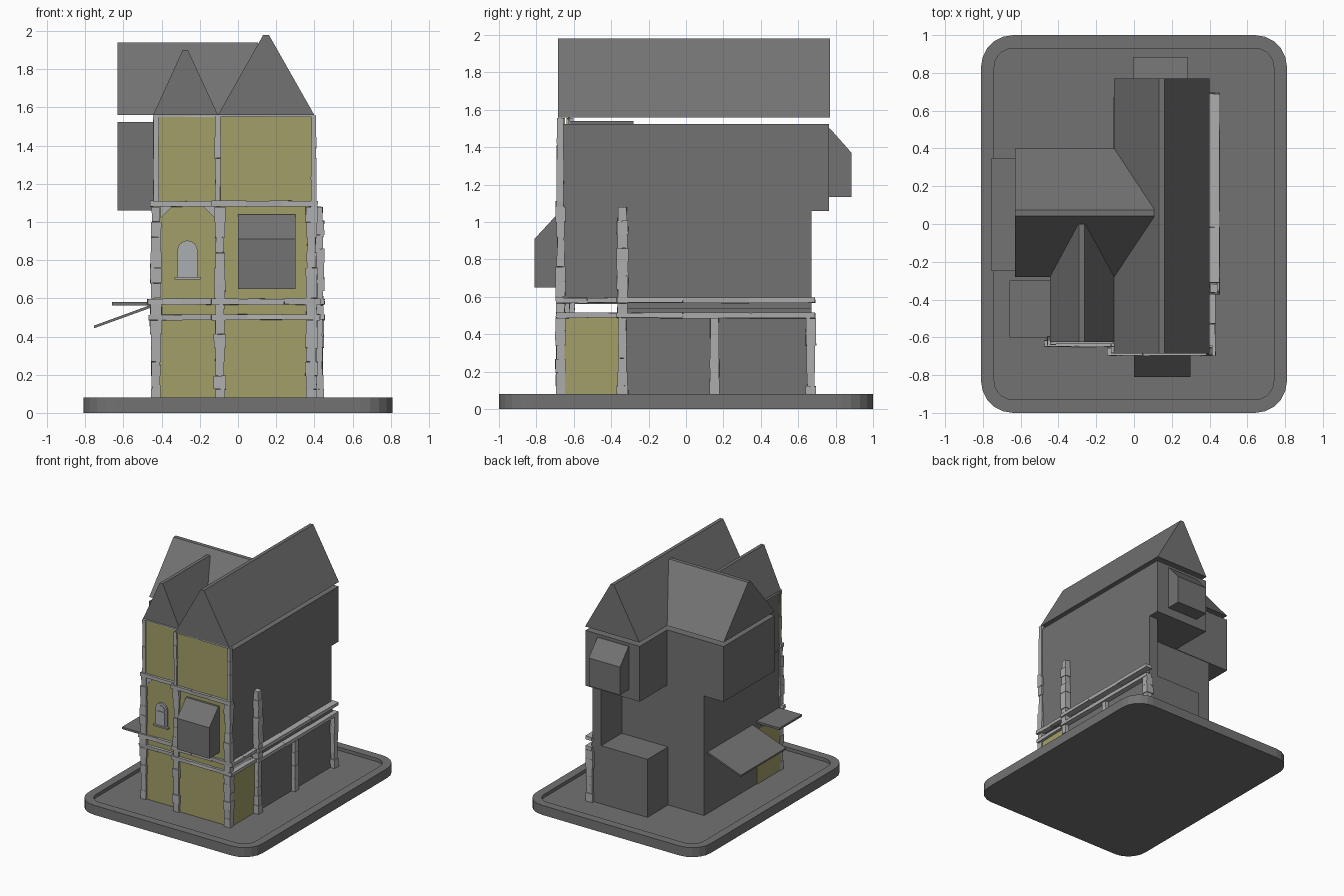
import bpy, bmesh, math, random
from mathutils import Vector

if "Cube" in bpy.data.objects:
    bpy.data.objects.remove(bpy.data.objects["Cube"])

random.seed(4)


def material(name, rgb):
    m = bpy.data.materials.new(name)
    m.diffuse_color = (*rgb, 1)
    m.use_nodes = True
    m.node_tree.nodes["Principled BSDF"].inputs["Base Color"].default_value = m.diffuse_color
    return m


GRAY = material("plain gray", (0.17, 0.17, 0.17))
YELLOW = material("yellow plaster", (0.36, 0.345, 0.14))
STONE = material("light stone", (0.42, 0.42, 0.42))
GLASS = material("window gray", (0.40, 0.43, 0.45))


def finish(bm, name, mat):
    bmesh.ops.recalc_face_normals(bm, faces=bm.faces)
    me = bpy.data.meshes.new(name)
    bm.to_mesh(me)
    bm.free()
    me.materials.append(mat)
    ob = bpy.data.objects.new(name, me)
    bpy.context.collection.objects.link(ob)
    return ob


def add_box(bm, x0, x1, y0, y1, z0, z1, jit=0.0):
    vs = bmesh.ops.create_cube(bm, size=1)["verts"]
    for v in vs:
        s = v.co + Vector((0.5, 0.5, 0.5))
        v.co = (x0 + (x1 - x0) * s.x, y0 + (y1 - y0) * s.y, z0 + (z1 - z0) * s.z)
        if jit:
            v.co += Vector([random.uniform(-jit, jit) for _ in range(3)])


def boxes(name, mat, *dims):
    bm = bmesh.new()
    for d in dims:
        add_box(bm, *d)
    return finish(bm, name, mat)


def prism(name, mat, pts, axis, a, b):
    """Extrude a 2D profile (u, z) along axis 'x' or 'y' from a to b."""
    bm = bmesh.new()
    ends = []
    for t in (a, b):
        ends.append([bm.verts.new((t, u, z) if axis == "x" else (u, t, z)) for u, z in pts])
    n = len(pts)
    bm.faces.new(ends[0])
    bm.faces.new(ends[1][::-1])
    for i in range(n):
        j = (i + 1) % n
        bm.faces.new((ends[0][i], ends[0][j], ends[1][j], ends[1][i]))
    return finish(bm, name, mat)


def stone_post(name, x0, x1, y0, y1, z0, z1, course=0.075, rough=0.007):
    """Stack of slightly uneven stones."""
    bm = bmesh.new()
    n = max(1, round((z1 - z0) / course))
    h = (z1 - z0) / n
    for i in range(n):
        g = rough * random.uniform(-0.6, 1)
        add_box(bm, x0 - g, x1 + g, y0 - g, y1 + g, z0 + i * h, z0 + (i + 1) * h, rough * 0.3)
    return finish(bm, name, STONE)


def beam(name, a, b, parts, jit=0.003):
    """Horizontal beam between corners a and b, in slightly uneven lengths."""
    bm = bmesh.new()
    k = 0 if b[0] - a[0] > b[1] - a[1] else 1
    for i in range(parts):
        lo, hi = list(a), list(b)
        step = (b[k] - a[k]) / parts
        lo[k], hi[k] = a[k] + i * step, a[k] + (i + 1) * step
        add_box(bm, lo[0], hi[0], lo[1], hi[1], lo[2], hi[2], jit)
    return finish(bm, name, STONE)


# Base: rounded tray with a rim
def ring(bm, hx, hy, r, z, seg=5):
    out = []
    for k, (sx, sy) in enumerate(((1, 1), (-1, 1), (-1, -1), (1, -1))):
        for i in range(seg + 1):
            t = math.pi / 2 * (k + i / seg)
            out.append(bm.verts.new((sx * (hx - r) + r * math.cos(t), sy * (hy - r) + r * math.sin(t), z)))
    return out


bm = bmesh.new()
rings = [ring(bm, 0.81, 1, 0.17, 0), ring(bm, 0.81, 1, 0.17, 0.08),
         ring(bm, 0.74, 0.93, 0.1, 0.08), ring(bm, 0.74, 0.93, 0.1, 0.052)]
for p, q in zip(rings, rings[1:]):
    for i in range(len(p)):
        j = (i + 1) % len(p)
        bm.faces.new((p[i], p[j], q[j], q[i]))
bm.faces.new(rings[0])
bm.faces.new(rings[-1])
finish(bm, "base", GRAY)

# Main wing, with a gap between floors at the front and a recess at the back
boxes("main_wing", GRAY,
      (-0.11, 0.40, -0.665, -0.36, 0.05, 0.515),
      (-0.11, 0.41, -0.36, 0.67, 0.05, 0.54),
      (-0.11, 0.40, -0.665, -0.36, 0.567, 1.06),
      (-0.11, 0.40, -0.36, 0.395, 0.54, 1.06),
      (0.32, 0.40, 0.395, 0.67, 0.54, 1.06),
      (-0.105, 0.40, -0.665, 0.765, 1.06, 1.525))

# Left wing, with the overhanging upper room
boxes("left_wing", GRAY,
      (-0.445, -0.11, -0.62, -0.36, 0.05, 0.515),
      (-0.445, -0.11, -0.36, 0.395, 0.05, 1.06),
      (-0.445, -0.11, -0.62, -0.36, 0.567, 1.06),
      (-0.44, -0.105, -0.62, -0.28, 1.06, 1.54),
      (-0.63, -0.105, -0.28, 0.40, 1.06, 1.525))

# Roofs
prism("main_roof", GRAY, [(-0.105, 1.56), (0.40, 1.56), (0.162, 1.98), (0.132, 1.98)], "y", -0.685, 0.77)
prism("side_roof", GRAY, [(-0.28, 1.56), (0.40, 1.56), (0.075, 1.94), (0.042, 1.94)], "x", -0.63, 0.105)
prism("front_roof", GRAY, [(-0.445, 1.56), (-0.105, 1.56), (-0.262, 1.90), (-0.29, 1.90)], "y", -0.625, 0.0)

# Bays with sloped tops
prism("front_bay", GRAY, [(-0.66, 0.65), (-0.81, 0.65), (-0.81, 0.91), (-0.69, 1.04), (-0.66, 1.04)], "x", 0.0, 0.30)
prism("back_bay", GRAY, [(0.76, 1.135), (0.885, 1.135), (0.885, 1.37), (0.77, 1.50), (0.76, 1.50)], "x", -0.005, 0.285)

# Awnings on the left side
prism("sloped_awning", GRAY, [(-0.755, 0.443), (-0.445, 0.555), (-0.445, 0.57), (-0.755, 0.457)], "y", -0.25, 0.35)
boxes("flat_awning", GRAY, (-0.66, -0.44, -0.60, -0.30, 0.563, 0.58))

# Yellow plaster panels
boxes("plaster_panels", YELLOW,
      (-0.11, 0.40, -0.672, -0.664, 0.05, 1.557),
      (-0.445, -0.11, -0.628, -0.619, 0.05, 1.557),
      (0.399, 0.406, -0.665, -0.36, 0.05, 0.51),
      (-0.452, -0.444, -0.62, -0.30, 0.05, 0.51))

# Stone posts of the front, wide below and thin on the top floor
for tag, z0, z1 in (("ground", 0.05, 0.485), ("gap", 0.515, 0.567), ("middle", 0.60, 1.08)):
    stone_post(tag + "_left_post", -0.455, -0.405, -0.645, -0.60, z0, z1)
    stone_post(tag + "_centre_post", -0.12, -0.07, -0.69, -0.62, z0, z1)
    stone_post(tag + "_right_post", 0.36, 0.41, -0.692, -0.65, z0, z1)
for tag, x0, x1, y in (("left", -0.443, -0.415, -0.638), ("centre", -0.12, -0.092, -0.683), ("right", 0.384, 0.409, -0.69)):
    stone_post("upper_%s_post" % tag, x0, x1, y, y + 0.035, 1.11, 1.557, 0.11, 0.003)

# Stone posts of the right side
stone_post("side_post_tall", 0.40, 0.445, -0.365, -0.315, 0.05, 1.08)
stone_post("side_post_middle", 0.40, 0.44, 0.13, 0.175, 0.05, 0.485, 0.12, 0.004)
stone_post("side_post_back", 0.39, 0.445, 0.645, 0.69, 0.05, 0.485)

# Beams: front in two depths, then right side
for tag, z0, z1, e in (("lower", 0.487, 0.515, 0), ("floor", 0.567, 0.598, 0.008), ("upper", 1.08, 1.11, -0.008)):
    beam(tag + "_beam_left", (-0.467 - e, -0.65, z0), (-0.12, -0.615, z1), 2)
    beam(tag + "_beam_right", (-0.14, -0.695, z0), (0.425 + e, -0.655, z1), 3)
for tag, z0, z1 in (("lower", 0.487, 0.515), ("floor", 0.567, 0.595)):
    beam(tag + "_side_beam_front", (0.395, -0.69, z0), (0.43, -0.365, z1), 2)
    beam(tag + "_side_beam_back", (0.395, -0.37, z0), (0.453, 0.69, z1), 3)
beam("top_trim_left", (-0.445, -0.635, 1.55), (-0.105, -0.62, 1.558), 2, 0.001)
beam("top_trim_right", (-0.12, -0.682, 1.55), (0.405, -0.665, 1.558), 2, 0.001)

# Corner braces above the window
for sx, d in ((-0.405, 1), (-0.12, -1)):
    prism("corner_brace", STONE, [(sx, 1.08), (sx + d * 0.06, 1.08), (sx, 1.02)], "y", -0.636, -0.625)


# Arched window
def arch(hw, z0, zs, n=8):
    c = -0.265
    return [(c - hw, z0), (c + hw, z0)] + [
        (c + hw * math.cos(math.pi * i / n), zs + hw * math.sin(math.pi * i / n)) for i in range(n + 1)]


prism("window_surround", STONE, arch(0.053, 0.71, 0.85), "y", -0.642, -0.625)
prism("window_arch_pane", GLASS, arch(0.037, 0.84, 0.845), "y", -0.648, -0.64)
boxes("window_pane", GLASS, (-0.302, -0.228, -0.648, -0.64, 0.722, 0.832))
boxes("window_sill", STONE, (-0.333, -0.197, -0.655, -0.625, 0.70, 0.712))
